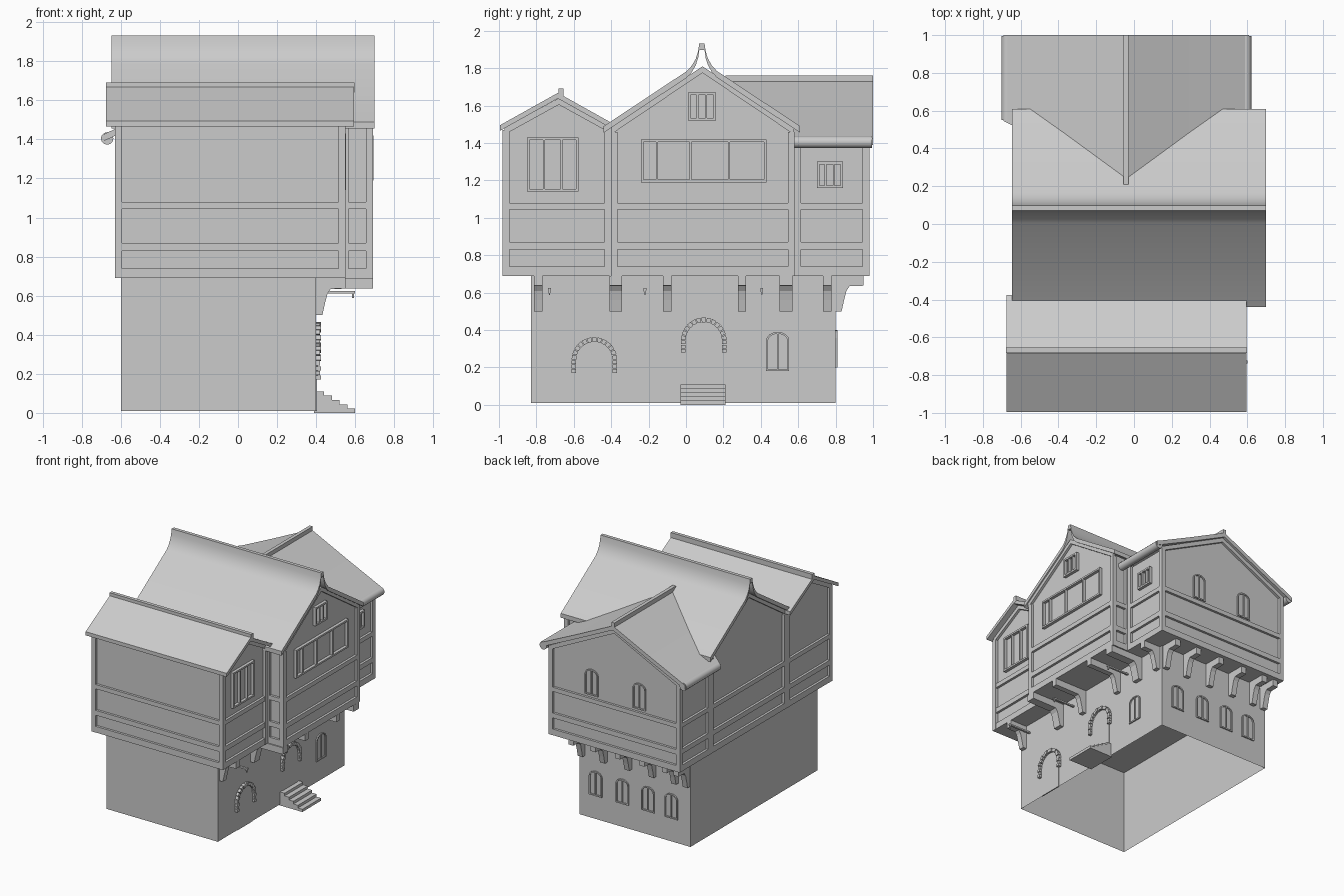
import bpy, bmesh, math

if "Cube" in bpy.data.objects:
    bpy.data.objects.remove(bpy.data.objects["Cube"])


def build(name, solids, smooth=False):
    """One object from a list of prisms (profile points, axis, start, end)."""
    bm = bmesh.new()
    for pts, axis, a, b in solids:
        place = (lambda u, v, t: (t, u, v)) if axis == 'x' else (lambda u, v, t: (u, t, v))
        lo = [bm.verts.new(place(u, v, a)) for u, v in pts]
        hi = [bm.verts.new(place(u, v, b)) for u, v in pts]
        bm.faces.new(lo)
        bm.faces.new(hi[::-1])
        n = len(pts)
        for i in range(n):
            j = (i + 1) % n
            bm.faces.new((lo[i], hi[i], hi[j], lo[j]))
    bmesh.ops.recalc_face_normals(bm, faces=bm.faces)
    me = bpy.data.meshes.new(name)
    bm.to_mesh(me)
    bm.free()
    ob = bpy.data.objects.new(name, me)
    bpy.context.collection.objects.link(ob)
    if smooth:
        bpy.context.view_layer.objects.active = ob
        ob.select_set(True)
        bpy.ops.object.shade_smooth_by_angle(angle=math.radians(35))
        ob.select_set(False)
    return ob


def rect(u0, u1, z0, z1):
    return [(u0, z0), (u1, z0), (u1, z1), (u0, z1)]


def on_wall(face, c, pts, inner, outer):
    """Prism on a wall plane at c, from -inner to +outer along its normal."""
    s = 1 if face in 'RB' else -1
    return (pts, 'x' if face in 'RL' else 'y', c - s * inner, c + s * outer)


def chevron(mid, half, t):
    """Roof section: half profile is (offset, z) from ridge to eave, t thick."""
    top = [(mid - d, z) for d, z in half[::-1]] + [(mid + d, z) for d, z in half if d > 0]
    return top + [(u, z - t) for u, z in top[::-1]]


def disc(u, z, r, n=12):
    return [(u + r * math.cos(2 * math.pi * i / n), z + r * math.sin(2 * math.pi * i / n)) for i in range(n)]


# Ground floor: four walls, open above and below
bm = bmesh.new()
bmesh.ops.create_cube(bm, size=1)
bmesh.ops.delete(bm, geom=[f for f in bm.faces if abs(f.normal.z) > .5], context='FACES_ONLY')
for v in bm.verts:
    v.co = (-.1 + v.co.x, -.015 + v.co.y * 1.63, .35 + v.co.z * .68)
me = bpy.data.meshes.new("ground_floor_walls")
bm.to_mesh(me)
bm.free()
bpy.context.collection.objects.link(bpy.data.objects.new("ground_floor_walls", me))

# Upper storey bodies with gables
build("front_upper_body", [([(-.96, .69), (-.38, .69), (-.38, 1.47), (-.68, 1.63), (-.96, 1.47)], 'x', -.61, .53)])
build("middle_upper_body", [([(-.38, .69), (.56, .69), (.56, 1.48), (.085, 1.80), (-.38, 1.48)], 'x', -.61, .67)])
build("rear_upper_body", [([(-.61, .69), (.53, .69), (.53, 1.40), (-.04, 1.69), (-.61, 1.40)], 'y', .5, .96)])

# Timber frames: posts and rails around each wall
frames = [('R', .55, -.98, -.40, 1.47), ('R', .69, -.40, .58, 1.46), ('R', .55, .58, .98, 1.40),
          ('L', -.63, -.98, -.40, 1.47), ('L', -.63, -.40, .58, 1.46), ('L', -.63, .58, .98, 1.40),
          ('F', -.98, -.63, .55, 1.47), ('B', .98, -.63, .55, 1.40),
          ('F', -.40, .53, .69, 1.46), ('B', .58, .53, .69, 1.46)]
timber = []
for face, c, u0, u1, top in frames:
    for a, b in ((u0, u0 + .035), (u1 - .035, u1)):
        timber.append(on_wall(face, c, rect(a, b, .69, top), .022, 0))
    for z0, z1 in ((.69, .74), (.83, .87), (1.045, 1.08)):
        timber.append(on_wall(face, c, rect(u0, u1, z0, z1), .022, -.001))
build("timber_frame", timber)

# Sloping timbers below the gables
build("gable_timbers", [
    on_wall(f, c, chevron(m, [(0, zr), (h, ze)], .035), .022, 0)
    for f, c, m, h, zr, ze in (('R', .55, -.68, .29, 1.64, 1.48), ('L', -.63, -.68, .29, 1.64, 1.48),
                               ('R', .69, .088, .49, 1.81, 1.48), ('L', -.63, .088, .49, 1.81, 1.48),
                               ('B', .98, -.04, .59, 1.70, 1.41))])

# Roofs
build("front_roof", [(chevron(-.685, [(0, 1.668), (.31, 1.495)], .03), 'x', -.675, .595)])
build("front_roof_ridge", [(rect(-.683, -.655, 1.64, 1.692), 'x', -.677, .597)])
build("middle_roof", [(chevron(.085, [(.014, 1.932), (.02, 1.89), (.033, 1.85), (.053, 1.815),
                                      (.08, 1.785), (.525, 1.49)], .035), 'x', -.647, .70)], True)
back = build("rear_roof", [(chevron(-.04, [(0, 1.735), (.33, 1.575), (.65, 1.425)], .035), 'y', .21, 1.0)])
eaves = build("rear_roof_eave_rolls", [(disc(-.04 + s * .63, 1.405, .032), 'y', .55, .995) for s in (-1, 1)], True)
build("rear_roof_ridge", [(rect(-.056, -.028, 1.70, 1.762), 'y', .21, 1.0)])
for v in back.data.vertices:      # cut the inner end along the valley
    if v.co.y < .5:
        v.co.y = .21 + abs(v.co.x + .04) / .66 * .34

# Casement windows of the upper floor
win = []
for c, u0, u1, z0, z1, bars in ((.55, -.85, -.575, 1.14, 1.43, (-.76, -.665)),
                                (.69, -.24, .43, 1.19, 1.42, (-.155, .025, .23)),
                                (.69, .01, .16, 1.52, 1.67, (.062, .108)),
                                (.55, .70, .84, 1.16, 1.30, (.745, .79))):
    for r in (rect(u0, u0 + .014, z0, z1), rect(u1 - .014, u1, z0, z1), rect(u0, u1, z0, z0 + .014),
              rect(u0, u1, z1 - .014, z1), *[rect(b - .005, b + .005, z0, z1) for b in bars]):
        win.append(on_wall('R', c, r, .022, .004))
build("casement_windows", win)


def arch_window(face, c, u, hw, z0, z1):
    rise = hw * .75
    arc = [(math.cos(math.pi * i / 8), math.sin(math.pi * i / 8)) for i in range(9)]
    outer = [(u + hw * a, z1 - rise + rise * b) for a, b in arc]
    k, t = hw - .01, rise - .01
    inner = [(u + k * a, z1 - rise + t * b) for a, b in arc]
    out = [[(u + hw, z0), outer[0], inner[0], (u + k, z0)], [(u - hw, z0), outer[-1], inner[-1], (u - k, z0)],
           rect(u - hw, u + hw, z0, z0 + .01), rect(u - .004, u + .004, z0, z1 - .005)]
    out += [[outer[i], outer[i + 1], inner[i + 1], inner[i]] for i in range(8)]
    return [on_wall(face, c, p, .005, .01) for p in out]


# Arched windows on the right and rear
aw = arch_window('R', .4, .49, .062, .18, .39)
for x in (.25, .01, -.22, -.43):
    aw += arch_window('B', .8, x, .058, .20, .40)
for x in (.175, -.255):
    aw += arch_window('B', .96, x, .058, 1.10, 1.31)
build("arched_windows", aw)

# Doors with brick arches
bricks, doors = [], []
for y, zb, zs, floor in ((-.49, .17, .24, .01), (.095, .28, .345, .11)):
    n = 13
    for i in range(n):
        a0, a1 = math.pi * (i + .07) / n, math.pi * (i + .93) / n
        bricks.append(on_wall('R', .4, [(y + r * math.cos(a), zs + r * math.sin(a))
                                        for r, a in ((.097, a0), (.122, a0), (.122, a1), (.097, a1))],
                              .005, .02 + .005 * (i % 2)))
    for s in (-1, 1):
        for k in range(3):
            h = (zs - zb) / 3
            u = sorted((y + s * .097, y + s * .122))
            bricks.append(on_wall('R', .4, rect(*u, zb + k * h + .001, zb + (k + 1) * h - .002), .005, .025 - .005 * (k % 2)))
    leaf = [(y + .097 * math.cos(math.pi * i / 12), zs + .097 * math.sin(math.pi * i / 12)) for i in range(13)]
    doors.append(on_wall('R', .4, [(y + .097, floor)] + leaf + [(y - .097, floor)], .005, .004))
build("door_arch_bricks", bricks)
build("doors", doors)

# Entrance steps
build("entrance_steps", [(rect(-.03, .21, i * .022, (i + 1) * .022), 'x', .39, .6 - i * .04) for i in range(5)])

# Brackets carrying the overhang: (position, half width, arm reach)
def bracket(o, s):
    return [(o, .5), (o + .032, .5), (o + .045, .56), (o + .058, .61), (o + .075, .635),
            (o + s, .637), (o + s, .69), (o, .69)]


br = [(bracket(.4, s), 'y', y - w, y + w) for y, w, s in
      ((-.79, .022, .15), (-.375, .034, .29), (-.10, .022, .29), (.30, .022, .29), (.535, .034, .29), (.755, .022, .15))]
br += [(bracket(.8, .15), 'x', x - .022, x + .022) for x in (.37, .17, -.05, -.27, -.47, -.575)]
build("overhang_brackets", br)

# Thin poles with a small hanging hook
poles = []
for y in (-.73, -.22, .405):
    poles.append((rect(y - .008, y + .008, .612, .624), 'x', .4, .6))
    poles.append(([(y - .007, .612), (y + .007, .612), (y + .002, .588), (y - .002, .588)], 'x', .584, .594))
build("sign_poles", poles)
